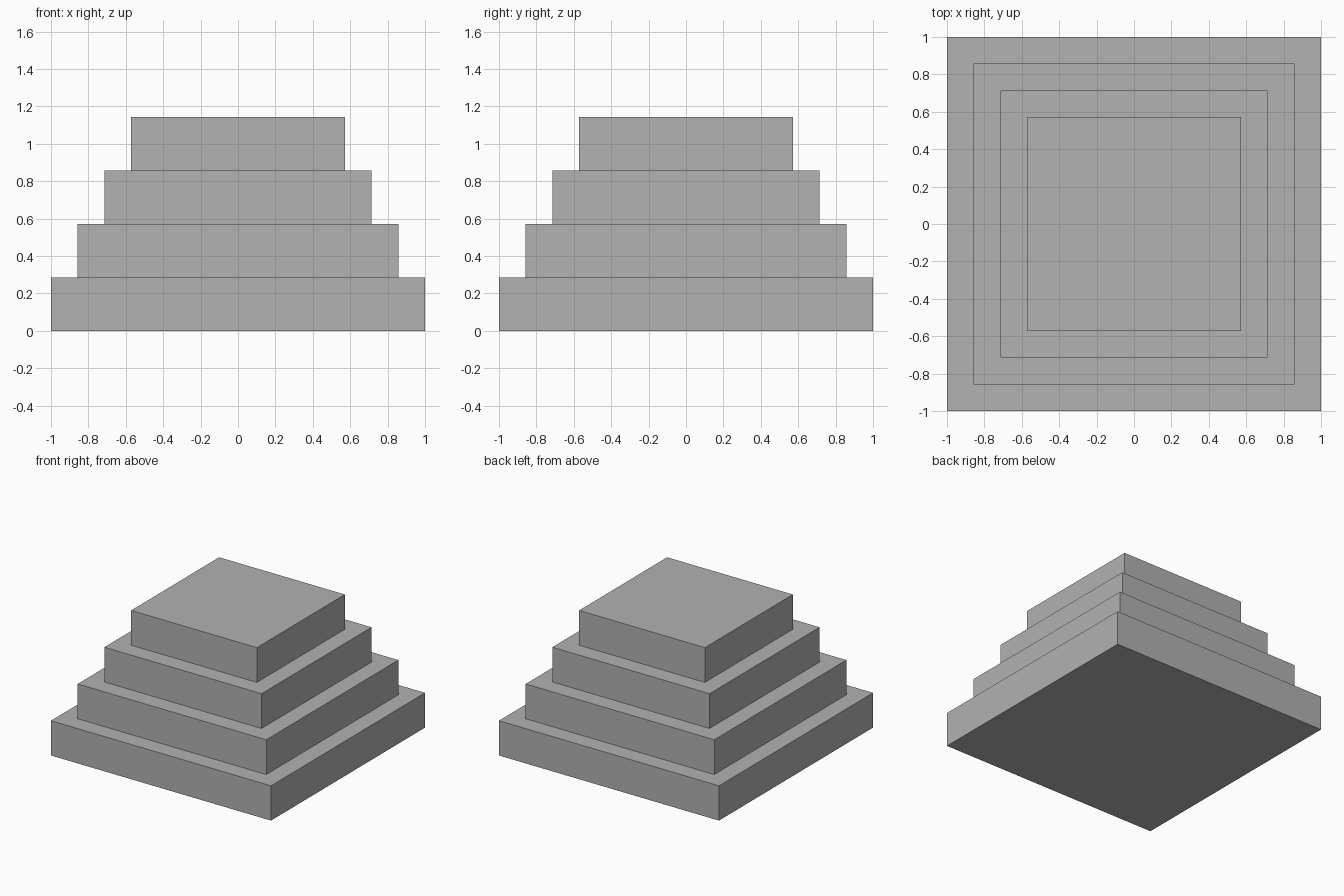
import bpy

cube = bpy.data.objects.get("Cube")
if cube:
    bpy.data.objects.remove(cube, do_unlink=True)

# Single plain grey for the whole model
COLOUR = (0.445, 0.445, 0.445, 1.0)
grey = bpy.data.materials.new("plain_grey")
grey.use_nodes = True
grey.diffuse_color = COLOUR
for node in grey.node_tree.nodes:
    if node.type == 'BSDF_PRINCIPLED':
        node.inputs["Base Color"].default_value = COLOUR

UNIT = 1 / 7            # each tier steps in by one unit per side
TIER_HEIGHT = 2 * UNIT
NAMES = ["base_tier", "lower_tier", "upper_tier", "top_tier"]


def add_tier(name, level):
    """Square slab stacked at the given level."""
    width = 2 * (1 - level * UNIT)
    bpy.ops.mesh.primitive_cube_add(
        size=1, location=(0, 0, (level + 0.5) * TIER_HEIGHT))
    tier = bpy.context.object
    tier.name = name
    tier.scale = (width, width, TIER_HEIGHT)
    bpy.ops.object.transform_apply(location=False, rotation=False, scale=True)
    tier.data.materials.append(grey)


# Stacked tiers, widest at the bottom
for level, name in enumerate(NAMES):
    add_tier(name, level)
